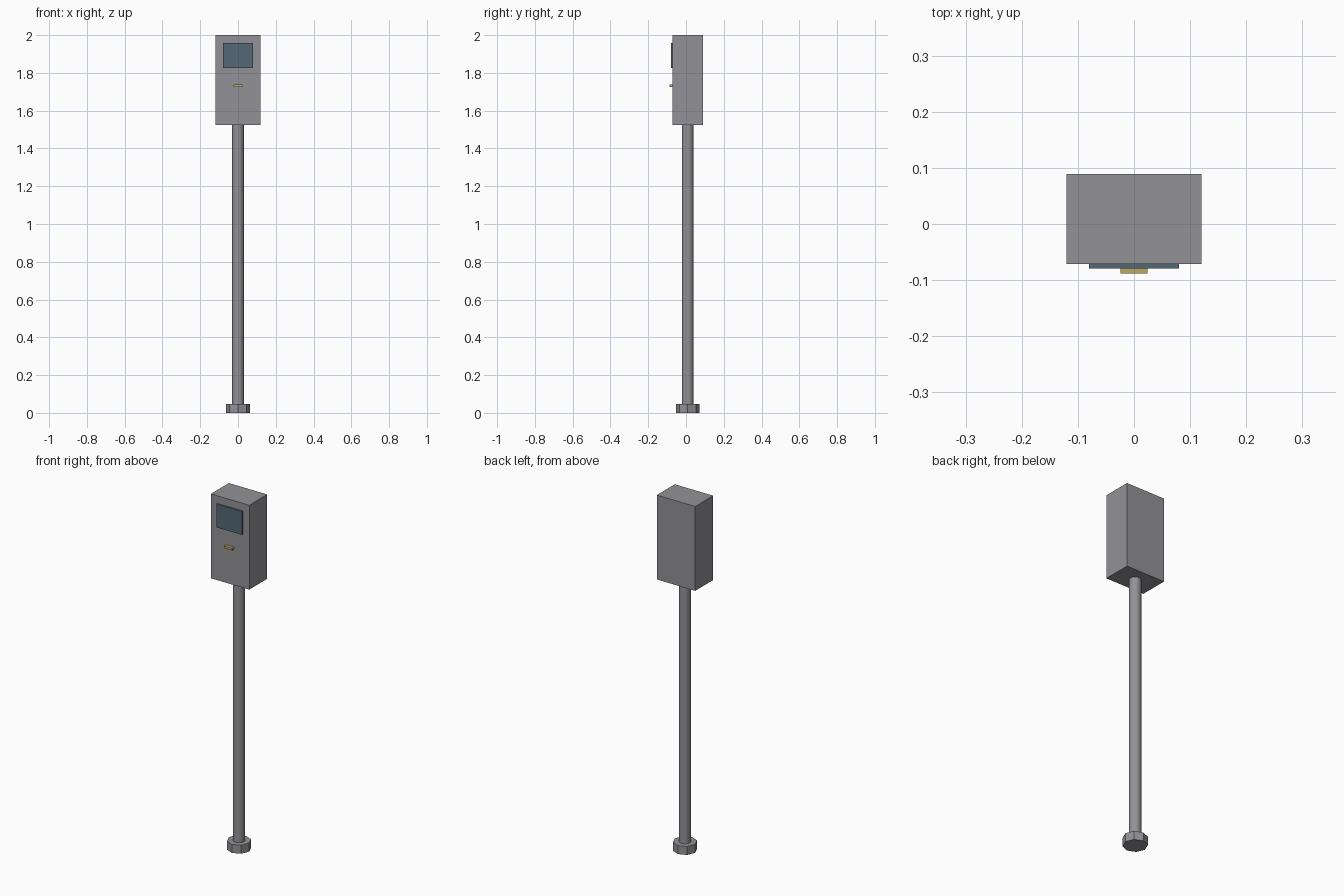
import bpy

if "Cube" in bpy.data.objects:
    bpy.data.objects.remove(bpy.data.objects["Cube"], do_unlink=True)


def material(name, colour):
    mat = bpy.data.materials.new(name)
    mat.use_nodes = True
    mat.diffuse_color = colour
    mat.node_tree.nodes["Principled BSDF"].inputs["Base Color"].default_value = colour
    return mat


def finish(name, mat):
    obj = bpy.context.object
    obj.name = obj.data.name = name
    obj.data.materials.append(mat)
    bpy.ops.object.transform_apply(location=False, rotation=False, scale=True)
    return obj


def box(name, width, y0, y1, z0, z1, mat):
    bpy.ops.mesh.primitive_cube_add(size=1, location=(0, (y0 + y1) / 2, (z0 + z1) / 2))
    bpy.context.object.scale = (width, y1 - y0, z1 - z0)
    return finish(name, mat)


def cylinder(name, radius, z0, z1, sides, mat):
    bpy.ops.mesh.primitive_cylinder_add(
        vertices=sides, radius=radius, depth=z1 - z0,
        location=(0, CENTRE_Y, (z0 + z1) / 2))
    return finish(name, mat)


CENTRE_Y = 0.009
FRONT_Y = -0.071

grey = material("grey metal", (0.29, 0.29, 0.31, 1))
glass = material("dark blue glass", (0.09, 0.14, 0.18, 1))
brass = material("brass", (0.5, 0.4, 0.13, 1))

# Foot and post
cylinder("base_foot", 0.063, 0, 0.048, 8, grey)
cylinder("post", 0.031, 0.04, 1.53, 16, grey)
bpy.ops.object.shade_smooth_by_angle()

# Housing with its display and coin slot
box("housing", 0.24, FRONT_Y, 0.089, 1.524, 2.0, grey)
box("display_screen", 0.16, -0.079, FRONT_Y + 0.002, 1.825, 1.957, glass)
box("coin_slot", 0.049, -0.088, FRONT_Y + 0.002, 1.726, 1.738, brass)
